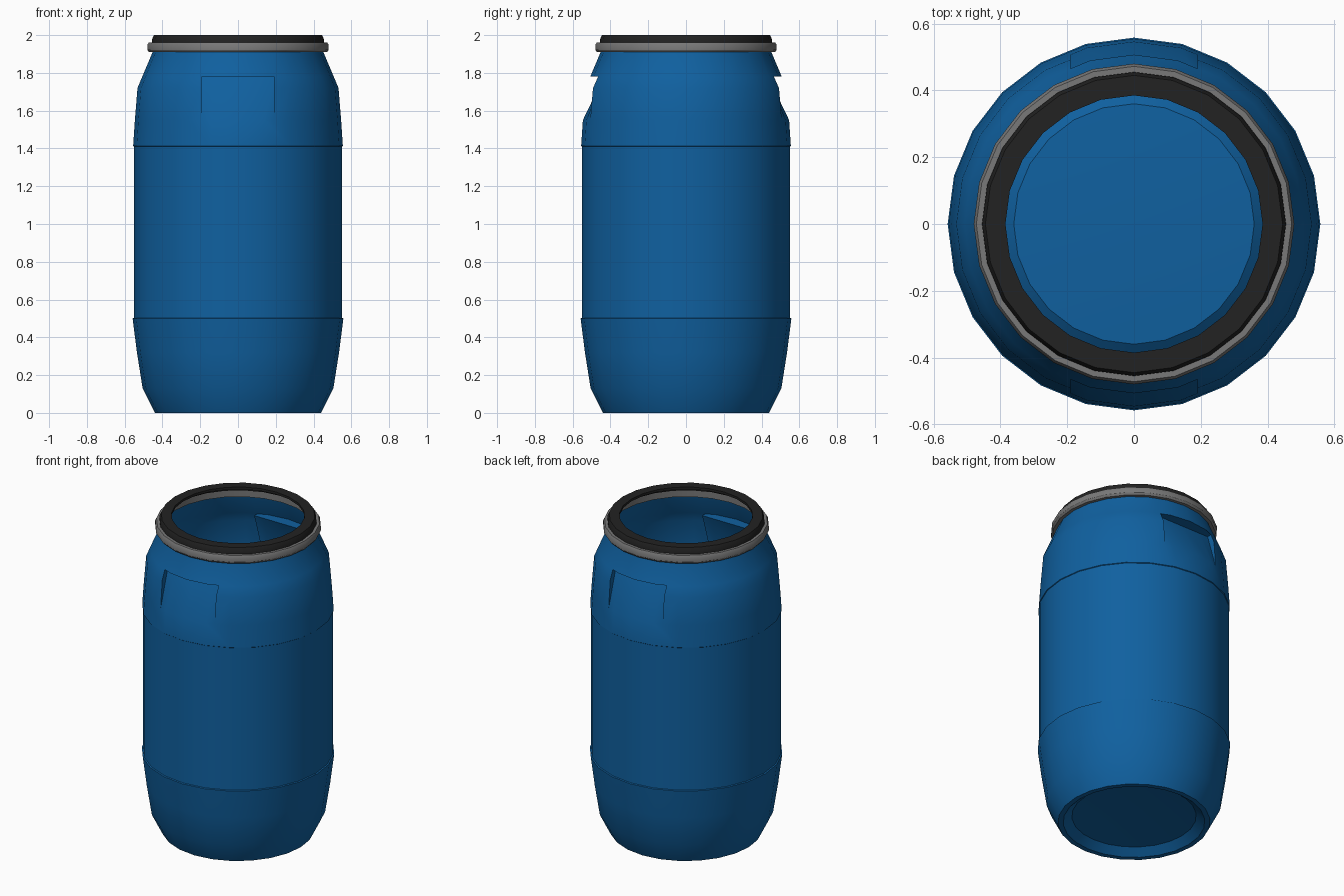
import bpy, bmesh, math

cube = bpy.data.objects.get("Cube")
if cube:
    bpy.data.objects.remove(cube, do_unlink=True)

SIDES = 24


def material(name, colour, roughness):
    mat = bpy.data.materials.new(name)
    mat.use_nodes = True
    mat.diffuse_color = (*colour, 1)
    bsdf = mat.node_tree.nodes["Principled BSDF"]
    bsdf.inputs["Base Color"].default_value = (*colour, 1)
    bsdf.inputs["Roughness"].default_value = roughness
    return mat


def lathe(profile, closed=False):
    """Revolve (radius, height) points; a zero radius becomes a pole."""
    bm = bmesh.new()
    rings = []
    for r, z in profile:
        if r == 0:
            rings.append([bm.verts.new((0, 0, z))] * SIDES)
            continue
        angles = [math.tau * i / SIDES for i in range(SIDES)]
        rings.append([bm.verts.new((r * math.cos(a), r * math.sin(a), z)) for a in angles])
    pairs = list(zip(rings, rings[1:]))
    if closed:
        pairs.append((rings[-1], rings[0]))
    for low, high in pairs:
        for i in range(SIDES):
            j = (i + 1) % SIDES
            corners = dict.fromkeys((low[i], low[j], high[j], high[i]))
            bm.faces.new(list(corners))
    return bm


def finish(bm, name, mat):
    bmesh.ops.recalc_face_normals(bm, faces=bm.faces)
    mesh = bpy.data.meshes.new(name)
    bm.to_mesh(mesh)
    bm.free()
    mesh.materials.append(mat)
    obj = bpy.data.objects.new(name, mesh)
    bpy.context.collection.objects.link(obj)
    bpy.ops.object.select_all(action="DESELECT")
    obj.select_set(True)
    bpy.context.view_layer.objects.active = obj
    bpy.ops.object.shade_smooth_by_angle(angle=math.radians(32))
    return obj


def hand_grip(bm, side, half_width, bottom, top, depth_y):
    """Open a window in the wall and fill it with a leaning pocket."""
    def inside(co):
        return (co.y * side > 0.3 and abs(co.x) < half_width + 1e-4
                and bottom - 1e-4 < co.z < top + 1e-4)
    window = [f for f in bm.faces if all(inside(v.co) for v in f.verts)]
    verts = {v for f in window for v in f.verts}

    def row(test):
        return [v for v in verts if test(v.co)]
    lower = sorted(row(lambda c: abs(c.z - bottom) < 1e-4), key=lambda v: v.co.x)
    upper = sorted(row(lambda c: abs(c.z - top) < 1e-4), key=lambda v: v.co.x)
    edges = [sorted(row(lambda c: abs(c.x - s * half_width) < 1e-4), key=lambda v: v.co.z)
             for s in (-1, 1)]
    bmesh.ops.delete(bm, geom=window, context="FACES_ONLY")
    inner = [bm.verts.new((v.co.x, side * depth_y, top)) for v in upper]
    for i in range(len(inner) - 1):
        bm.faces.new((lower[i], lower[i + 1], inner[i + 1], inner[i]))
        bm.faces.new((inner[i], inner[i + 1], upper[i + 1], upper[i]))
    bm.faces.new(edges[0] + [inner[0]])
    bm.faces.new(edges[1] + [inner[-1]])


blue = material("blue plastic", (0.005, 0.118, 0.35), 0.5)
grey = material("grey metal", (0.19, 0.19, 0.19), 0.4)
black = material("black rubber", (0.016, 0.016, 0.016), 0.6)

# Barrel body with domed floor, moulded seams and open mouth
GRIP_BOTTOM, GRIP_TOP, GRIP_HALF = 1.55, 1.78, 0.19
body = lathe([
    (0, 0.06), (0.36, 0.04), (0.41, 0.0), (0.44, 0.0),
    (0.505, 0.13), (0.535, 0.32), (0.558, 0.5), (0.551, 0.503),
    (0.551, 1.41), (0.555, 1.413), (0.546, GRIP_BOTTOM),
    (0.532, 1.72), (0.507, GRIP_TOP), (0.452, 1.91), (0.445, 1.95),
])
for s in (-1, 1):
    upper_faces = [f for f in body.faces if f.calc_center_median().z > GRIP_BOTTOM]
    geom = upper_faces + list({e for f in upper_faces for e in f.edges})
    geom += list({v for f in upper_faces for v in f.verts})
    bmesh.ops.bisect_plane(body, geom=geom, plane_co=(s * GRIP_HALF, 0, 0), plane_no=(1, 0, 0))

# Hand grips on the front and back
for side in (-1, 1):
    hand_grip(body, side, GRIP_HALF, GRIP_BOTTOM, GRIP_TOP, 0.435)
finish(body, "barrel_body", blue)

# Clamping band around the mouth
band = lathe([(0.445, 1.91), (0.472, 1.91), (0.48, 1.922), (0.48, 1.948),
              (0.472, 1.962), (0.445, 1.962)], closed=True)
finish(band, "clamp_band", grey)

# Rubber rim on top, a flat ring with a short outer skirt
rim = lathe([(0.385, 1.985), (0.435, 1.985), (0.435, 1.955), (0.455, 1.955),
             (0.455, 1.978), (0.445, 2.0), (0.385, 2.0)], closed=True)
finish(rim, "top_rim", black)
